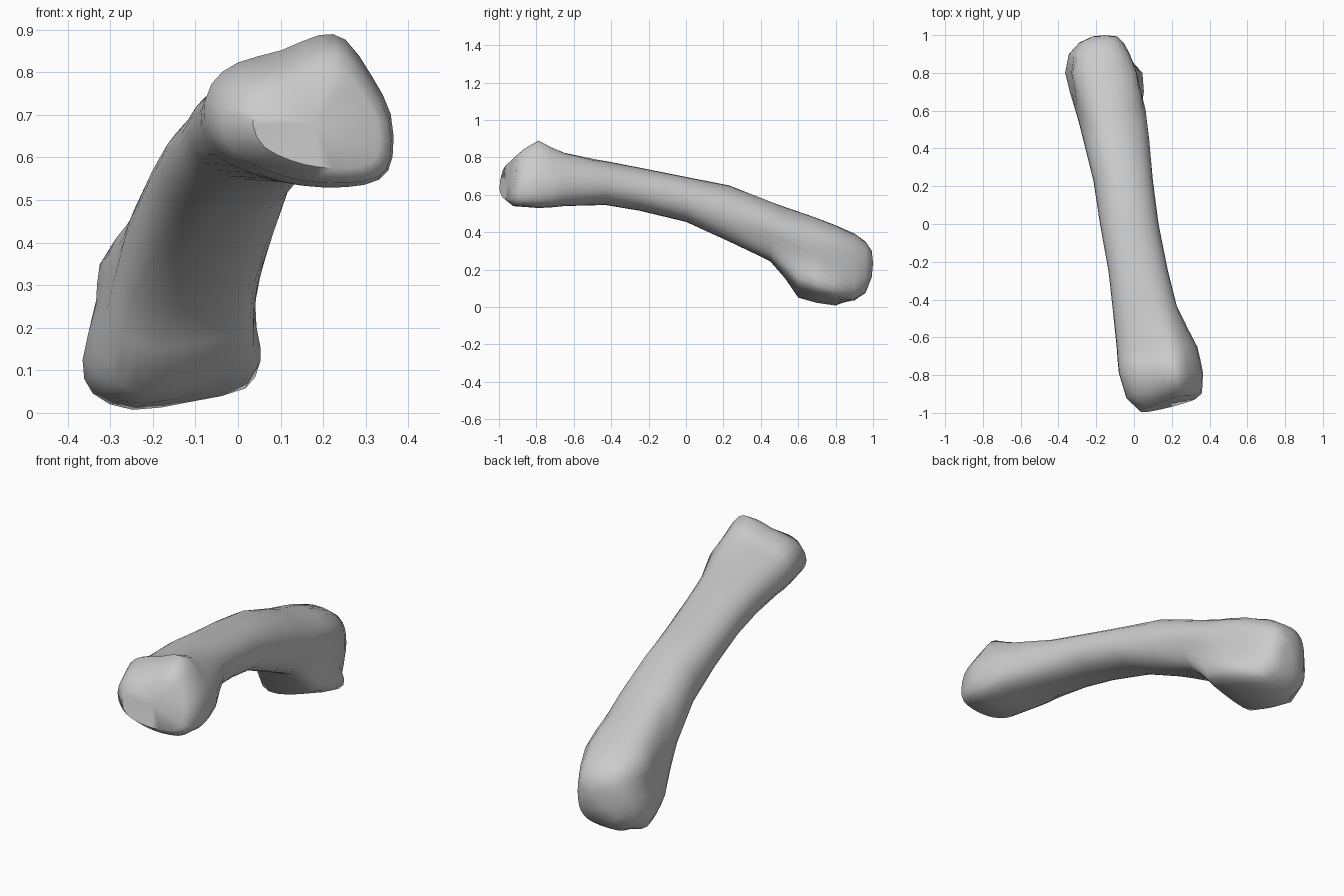
import bpy, bmesh, math
from mathutils import Vector

if "Cube" in bpy.data.objects:
    bpy.data.objects.remove(bpy.data.objects["Cube"])


def oval(e):
    """Unit-box superellipse with 14 points."""
    out = []
    for i in range(14):
        c, s = -math.cos(i * math.tau / 14), math.sin(i * math.tau / 14)
        out.append((.5 + .5 * math.copysign(abs(c) ** e, c), .5 + .5 * math.copysign(abs(s) ** e, s)))
    return out


# Cross-sections in a unit box (x, z), clockwise from the left side
BASE = [(0, .45), (.04, .68), (.18, .82), (.41, .9), (.61, 1), (.75, .97), (.89, .73),
        (.99, .48), (1, .2), (.93, .05), (.75, 0), (.52, .01), (.3, .08), (.09, .22)]
SHAFT = oval(.92)
NECK = [(0, .3), (.03, .55), (.08, .75), (.2, .93), (.45, 1), (.7, .97), (.91, .86),
        (1, .7), (.94, .5), (.93, .32), (.9, .17), (.65, .08), (.3, .01), (.08, .05)]
HEAD = [(0, .25), (.08, .55), (.09, .78), (.22, .94), (.45, 1), (.72, .97), (.9, .82),
        (.88, .6), (.91, .42), (1, .28), (.95, .14), (.65, .06), (.3, 0), (.06, .08)]
TIP = oval(.75)
KEYS = [(-.75, BASE), (-.43, SHAFT), (.3, SHAFT), (.6, NECK), (.78, HEAD), (.95, TIP)]

# Stations along the bone: y, x min, x max, z min, z max, tilt by x, tilt by z
STATIONS = [
    (-.95, .035, .33, .575, .8, .28, .2),
    (-.9, -.04, .358, .54, .845, .1, .2),
    (-.79, -.08, .363, .53, .887, 0, 0),
    (-.72, -.087, .35, .533, .853, 0, 0),
    (-.65, -.092, .335, .54, .825, 0, 0),
    (-.43, -.115, .225, .545, .78, 0, 0),
    (-.25, -.135, .18, .515, .745, 0, 0),
    (0, -.18, .13, .455, .695, 0, 0),
    (.23, -.215, .1, .35, .65, 0, 0),
    (.45, -.27, .08, .23, .565, 0, 0),
    (.53, -.29, .07, .14, .535, 0, 0),
    (.6, -.31, .062, .045, .51, 0, 0),
    (.7, -.34, .065, .02, .475, 0, 0),
    (.8, -.365, .052, .003, .437, 0, 0),
    (.9, -.345, -.01, .025, .395, 0, 0),
    (.96, -.29, -.055, .075, .35, 0, 0),
    (.993, -.22, -.09, .16, .3, 0, 0),
]


def profile_at(y):
    """Blend neighbouring cross-sections."""
    if y <= KEYS[0][0]:
        return [Vector(p) for p in KEYS[0][1]]
    for (ya, a), (yb, b) in zip(KEYS, KEYS[1:]):
        if y <= yb:
            t = (y - ya) / (yb - ya)
            return [Vector(p).lerp(Vector(q), t) for p, q in zip(a, b)]
    return [Vector(p) for p in KEYS[-1][1]]


def round_loop(pts):
    """Insert a curved midpoint between each pair of points."""
    n, out = len(pts), []
    for i in range(n):
        a, b, c, d = (pts[(i + k) % n] for k in (-1, 0, 1, 2))
        out += [b, (9 * (b + c) - a - d) / 16]
    return out


# Bone: loft through all stations and close both ends
bm = bmesh.new()
rings = []
for y, x0, x1, z0, z1, kx, kz in STATIONS:
    ring = []
    for p in round_loop(profile_at(y)):
        dx, dz = (p.x - .5) * (x1 - x0), (p.y - .5) * (z1 - z0)
        ring.append(bm.verts.new(((x0 + x1) / 2 + dx, y + kx * dx + kz * dz, (z0 + z1) / 2 + dz)))
    rings.append(ring)
n = len(rings[0])
for a, b in zip(rings, rings[1:]):
    for i in range(n):
        j = (i + 1) % n
        bm.faces.new((a[i], a[j], b[j], b[i]))
for ring, tip in ((rings[0], (.18, -.945, .68)), (rings[-1], (-.155, 1, .235))):
    c = bm.verts.new(tip)
    for i in range(n):
        bm.faces.new((ring[i], ring[(i + 1) % n], c))
bmesh.ops.recalc_face_normals(bm, faces=bm.faces)

mesh = bpy.data.meshes.new("bone")
bm.to_mesh(mesh)
bm.free()
bone = bpy.data.objects.new("bone", mesh)
bpy.context.collection.objects.link(bone)
bpy.context.view_layer.objects.active = bone
bone.select_set(True)
bpy.ops.object.shade_smooth_by_angle(angle=math.radians(60))
